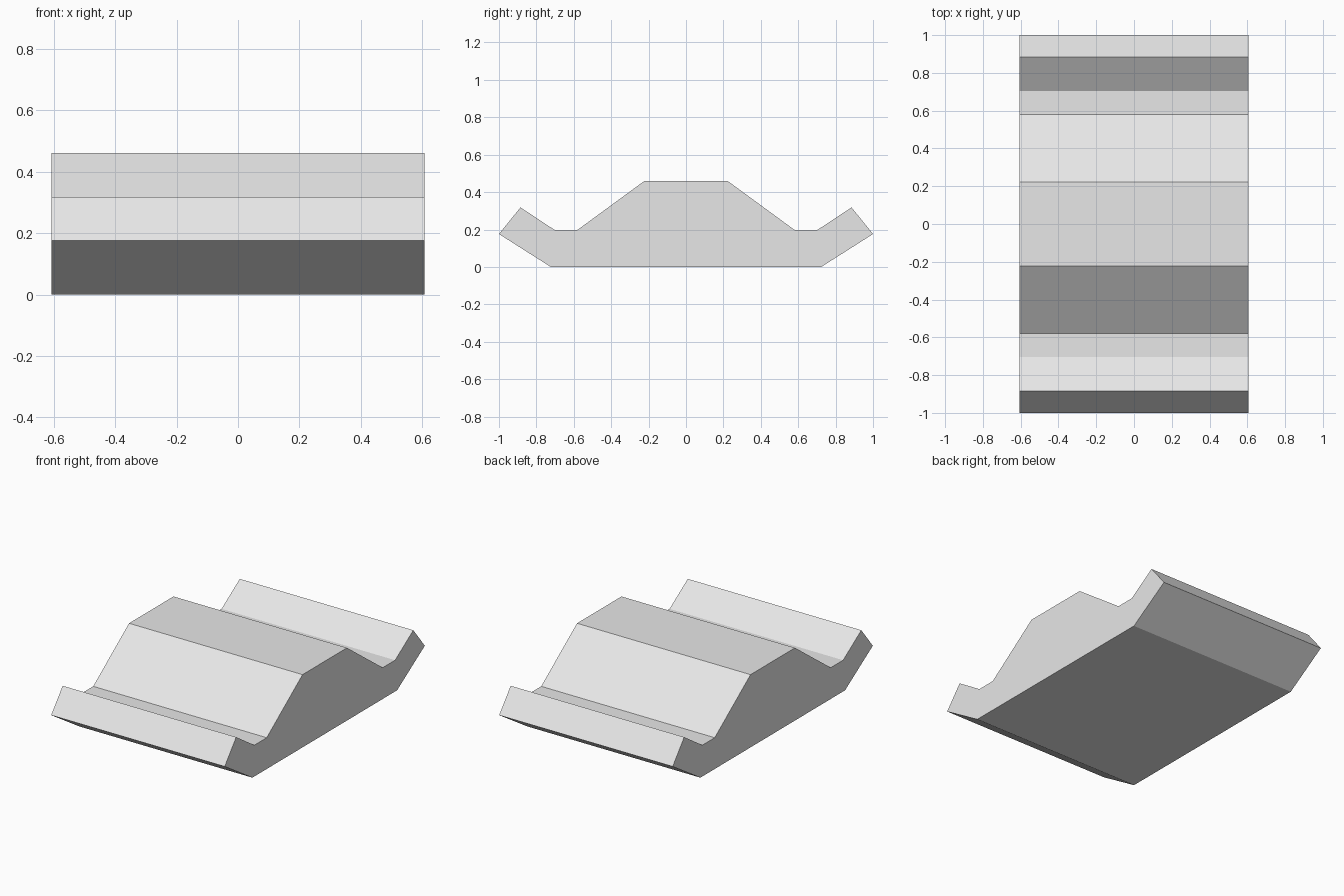
import bpy
import bmesh

if "Cube" in bpy.data.objects:
    bpy.data.objects.remove(bpy.data.objects["Cube"])

HALF_WIDTH = 0.607

# One half of the side profile (y, z), from the bottom edge up to the raised middle
half = [(0.723, 0.0), (1.0, 0.176), (0.885, 0.318),
        (0.703, 0.198), (0.58, 0.198), (0.222, 0.46)]
profile = half + [(-y, z) for y, z in reversed(half)]

# Plain light grey
grey = bpy.data.materials.new("light_grey")
grey.diffuse_color = (0.8, 0.8, 0.8, 1.0)
grey.use_nodes = True
grey.node_tree.nodes["Principled BSDF"].inputs["Base Color"].default_value = grey.diffuse_color

# Ridged block: the profile extruded across the width
bm = bmesh.new()
face = bm.faces.new([bm.verts.new((-HALF_WIDTH, y, z)) for y, z in profile])
result = bmesh.ops.extrude_face_region(bm, geom=[face])
moved = [g for g in result["geom"] if isinstance(g, bmesh.types.BMVert)]
bmesh.ops.translate(bm, verts=moved, vec=(2 * HALF_WIDTH, 0, 0))
bmesh.ops.recalc_face_normals(bm, faces=bm.faces)

mesh = bpy.data.meshes.new("ridged_block")
bm.to_mesh(mesh)
bm.free()
mesh.materials.append(grey)
block = bpy.data.objects.new("ridged_block", mesh)
bpy.context.collection.objects.link(block)
